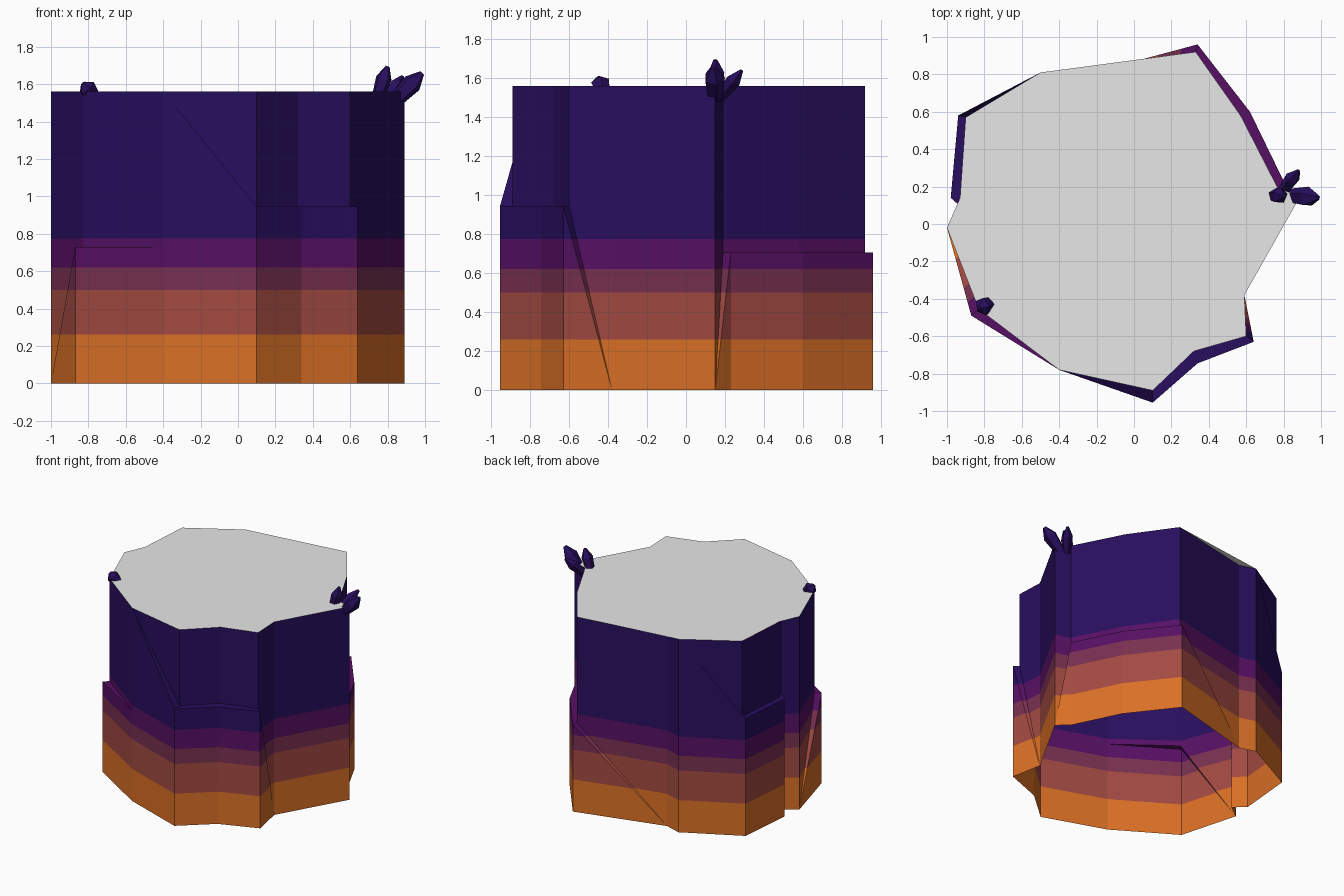
import bpy, bmesh, math
from mathutils import Vector

if "Cube" in bpy.data.objects:
    bpy.data.objects.remove(bpy.data.objects["Cube"])

TOP = 1.56


def material(name, srgb):
    m = bpy.data.materials.new(name)
    lin = [((c / 255 + 0.055) / 1.055) ** 2.4 if c > 10 else c / 255 / 12.92 for c in srgb]
    m.diffuse_color = (*lin, 1)
    m.use_nodes = True
    m.node_tree.nodes["Principled BSDF"].inputs["Base Color"].default_value = m.diffuse_color
    return m


bands = [material("orange rock", (219, 112, 38)), material("rust rock", (162, 74, 66)),
         material("mauve rock", (120, 48, 80)), material("purple rock", (86, 16, 99)),
         material("indigo rock", (40, 14, 94))]
grey = material("grey top", (231, 231, 231))
LEVELS = [0.26, 0.50, 0.62, 0.775]


def finish(bm, name, mats):
    me = bpy.data.meshes.new(name)
    bm.to_mesh(me)
    bm.free()
    for m in mats:
        me.materials.append(m)
    ob = bpy.data.objects.new(name, me)
    bpy.context.collection.objects.link(ob)
    return ob


# outline columns, counterclockwise: top point, foot point,
# ledge height towards the previous column and towards the next column
columns = [
    ((0.89, 0.15), (0.89, 0.15), 0, 0),
    ((0.77, 0.19), (0.80, 0.23), 0.705, 0.705),
    ((0.57, 0.58), (0.62, 0.60), 0.705, 0.705),
    ((0.33, 0.92), (0.34, 0.96), 0.705, 0.705),
    ((-0.37, 0.77), (-0.37, 0.77), 0, 0),
    ((-0.50, 0.81), (-0.50, 0.81), 0, TOP),
    ((-0.90, 0.57), (-0.94, 0.58), 0.95, 0.95),
    ((-0.93, 0.14), (-0.98, 0.14), 0.95, 0.95),
    ((-0.89, 0.06), (-0.89, 0.06), 0.95, 0),
    ((-1.00, -0.02), (-1.00, -0.02), 0, 0),
    ((-0.83, -0.455), (-0.87, -0.49), 0.73, 0.73),
    ((-0.40, -0.78), (-0.40, -0.78), 0.73, TOP),
    ((0.10, -0.89), (0.10, -0.955), 0.945, 0.945),
    ((0.32, -0.68), (0.34, -0.745), 0.945, 0.945),
    ((0.60, -0.60), (0.64, -0.63), 0.945, 0.945),
    ((0.59, -0.38), (0.59, -0.38), 0, 0),
]

# cliff walls: foot wall, ledge, upper wall for every segment
bm = bmesh.new()
cache = {}


def vert(p, z):
    key = (*p, z)
    if key not in cache:
        cache[key] = bm.verts.new(key)
    return cache[key]


def add_face(*vs):
    vs = list(dict.fromkeys(vs))
    if len(vs) > 2:
        bm.faces.new(vs)


for a, b in zip(columns, columns[1:] + columns[:1]):
    ha, hb = a[3], b[2]
    add_face(vert(a[1], 0), vert(b[1], 0), vert(b[1], hb), vert(a[1], ha))
    add_face(vert(a[1], ha), vert(b[1], hb), vert(b[0], hb), vert(a[0], ha))
    add_face(vert(a[0], ha), vert(b[0], hb), vert(b[0], TOP), vert(a[0], TOP))

# cut the coloured strata
for z in LEVELS:
    bmesh.ops.bisect_plane(bm, geom=bm.verts[:] + bm.edges[:] + bm.faces[:],
                           plane_co=(0, 0, z), plane_no=(0, 0, 1), dist=1e-5)
for f in bm.faces:
    f.material_index = sum(f.calc_center_median().z > z for z in LEVELS)
finish(bm, "cliff_walls", bands)

# flat top
bm = bmesh.new()
bm.faces.new([bm.verts.new((*c[0], TOP)) for c in columns])
bmesh.ops.triangulate(bm, faces=bm.faces[:])
finish(bm, "plateau_top", [grey])


# crystals: five-sided shaft, wider in the middle, with a blunt skewed point
def crystal(name, base, tip, r):
    base, tip = Vector(base), Vector(tip)
    axis = tip - base
    rot = axis.to_track_quat('Z', 'Y')
    bm = bmesh.new()
    rings = []
    for t, s in ((0, 0.7), (0.65, 1.0), (1, 0.25)):
        rings.append([bm.verts.new(base + axis * t + rot @ Vector(
            (r * s * math.cos(i * math.tau / 5), r * s * math.sin(i * math.tau / 5), 0)))
            for i in range(5)])
    for lo, hi in zip(rings, rings[1:]):
        for i in range(5):
            j = (i + 1) % 5
            bm.faces.new((lo[i], lo[j], hi[j], hi[i]))
    bm.faces.new(rings[0][::-1])
    bm.faces.new(rings[-1])
    finish(bm, name, [bands[4]])


crystal("tall_crystal", (0.74, 0.155, 1.51), (0.80, 0.15, 1.695), 0.045)
crystal("outer_crystal", (0.83, 0.15, 1.50), (0.985, 0.142, 1.66), 0.055)
crystal("back_crystal", (0.79, 0.17, 1.50), (0.88, 0.285, 1.64), 0.04)
crystal("small_crystal", (-0.77, -0.425, 1.53), (-0.83, -0.45, 1.605), 0.05)
